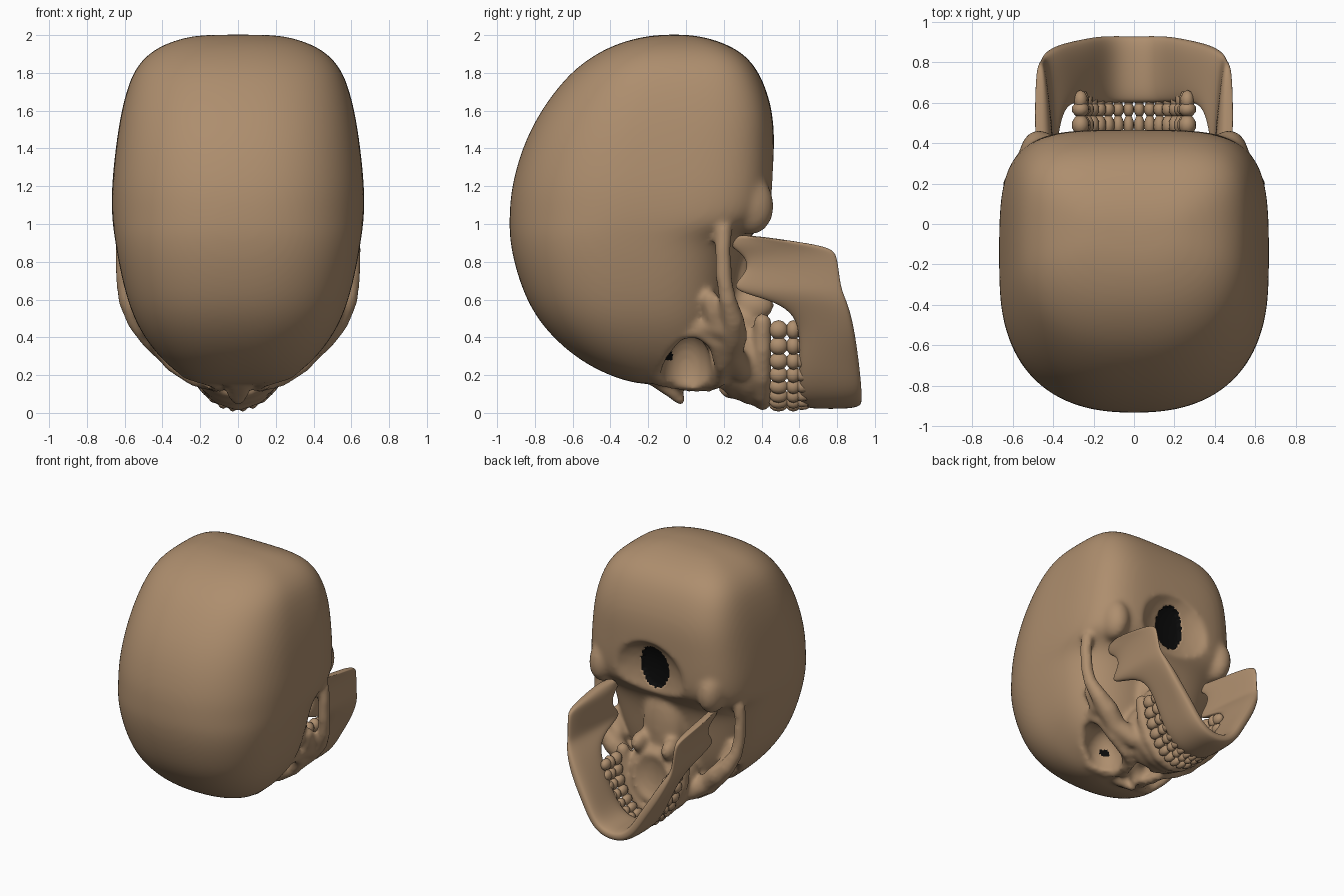
import bpy, bmesh, math
from mathutils import Vector, Matrix

if "Cube" in bpy.data.objects:
    bpy.data.objects.remove(bpy.data.objects["Cube"])

bone = bpy.data.materials.new("bone_tan")
bone.diffuse_color = (0.42, 0.27, 0.155, 1)
bone.use_nodes = True
bone.node_tree.nodes["Principled BSDF"].inputs["Base Color"].default_value = bone.diffuse_color
dark = bpy.data.materials.new("dark_hollow")
dark.diffuse_color = (0.003, 0.003, 0.003, 1)
dark.use_nodes = True
dark.node_tree.nodes["Principled BSDF"].inputs["Base Color"].default_value = dark.diffuse_color


def make(name, bm):
    me = bpy.data.meshes.new(name)
    bmesh.ops.recalc_face_normals(bm, faces=bm.faces)
    for f in bm.faces:
        f.smooth = True
    bm.to_mesh(me)
    bm.free()
    me.materials.append(bone)
    ob = bpy.data.objects.new(name, me)
    bpy.context.collection.objects.link(ob)
    return ob


def bake(ob):
    """Apply all modifiers of an object."""
    bpy.context.view_layer.update()
    dg = bpy.context.evaluated_depsgraph_get()
    me = bpy.data.meshes.new_from_object(ob.evaluated_get(dg))
    ob.modifiers.clear()
    ob.data = me


def remesh(ob, size):
    m = ob.modifiers.new("remesh", 'REMESH')
    m.mode = 'VOXEL'
    m.voxel_size = size
    m.use_smooth_shade = True


def blob(bm, c, r, both=True, rx=0.0, sub=3):
    """Ellipsoid at c with radii r, mirrored in x when off centre."""
    for s in ((1, -1) if both and c[0] else (1,)):
        mat = (Matrix.Translation((c[0] * s, c[1], c[2])) @ Matrix.Rotation(rx, 4, 'X')
               @ Matrix.Diagonal((*r, 1)))
        bmesh.ops.create_icosphere(bm, subdivisions=sub, radius=1, matrix=mat)


def tube(bm, pts):
    """Chain of beads through (x, y, z, radius), mirrored in x."""
    for a, b in zip(pts, pts[1:]):
        a, b = Vector(a), Vector(b)
        n = max(2, int((b - a).to_3d().length / 0.014))
        for i in range(n + 1):
            p = a.lerp(b, i / n)
            for s in (1, -1):
                bmesh.ops.create_icosphere(bm, subdivisions=2, radius=p[3],
                                           matrix=Matrix.Translation((p[0] * s, p[1], p[2])))


def loft(bm, rings):
    vs = [[bm.verts.new(p) for p in r] for r in rings]
    for a, b in zip(vs, vs[1:]):
        for i in range(len(a)):
            j = (i + 1) % len(a)
            bm.faces.new((a[i], a[j], b[j], b[i]))
    bm.faces.new(vs[0])
    bm.faces.new(vs[-1])


def sgn(v, e):
    return math.copysign(abs(v) ** e, v)


def arch(a):
    """Point (x, z) on the dental arch."""
    return .265 * math.sin(a), .47 - .43 * math.cos(a)


# braincase: stacked sections (z, half width, y min, y max)
SECT = [(2.003, .17, -.13, .0), (1.99, .27, -.24, .10), (1.955, .385, -.365, .21), (1.9, .48, -.48, .31),
        (1.8, .565, -.62, .395), (1.6, .62, -.775, .465), (1.4, .65, -.872, .468), (1.2, .67, -.925, .468),
        (1.08, .67, -.935, .458), (1.0, .665, -.937, .41), (.93, .655, -.935, .33), (.8, .635, -.915, .28),
        (.6, .59, -.85, .25), (.45, .53, -.755, .22), (.32, .44, -.62, .18), (.23, .345, -.48, .13),
        (.17, .26, -.33, .06), (.15, .16, -.22, -.02)]
bm = bmesh.new()
rings = []
for z, w, y0, y1 in SECT:
    ring = []
    for i in range(40):
        a = 2 * math.pi * (i + .5) / 40
        n = (4.2 if z > .95 else 3.0) if math.sin(a) > 0 else 2.4
        ring.append((w * sgn(math.cos(a), 2 / n),
                     (y0 + y1) / 2 + (y1 - y0) / 2 * sgn(math.sin(a), 2 / n), z))
    rings.append(ring)
loft(bm, rings)
skull = make("skull", bm)
m = skull.modifiers.new("subdivision", 'SUBSURF')
m.levels = m.render_levels = 2
bake(skull)

# upper jaw, skull base and mastoids merged into the braincase
bm = bmesh.new()
bm.from_mesh(skull.data)
blob(bm, (0, .27, .33), (.28, .2, .26))
blob(bm, (0, .34, .3), (.27, .13, .26))
blob(bm, (0, .05, .3), (.34, .2, .2))
blob(bm, (0, .27, .68), (.17, .1, .32))
blob(bm, (.13, .37, .57), (.06, .1, .08))
blob(bm, (.47, .33, 1.11), (.1, .135, .17), rx=.2)
bm.to_mesh(skull.data)
bm.free()
remesh(skull, .018)
bake(skull)

# cutter: eye sockets, nose opening, temple hollows, palate, skull base
bm = bmesh.new()
blob(bm, (.28, .0, .23), (.145, .135, .21))
blob(bm, (.39, .02, .23), (.14, .135, .185))
blob(bm, (.06, .11, .1), (.06, .11, .16))
blob(bm, (0, .07, .08), (.07, .1, .14))
blob(bm, (.52, .29, .7), (.085, .11, .16))
blob(bm, (0, .5, .36), (.17, .11, .24))
blob(bm, (0, .57, 1.08), (.37, .2, .36), rx=.15)
cutter = make("hollow_cutter", bm)
remesh(cutter, .02)
bake(cutter)
cutter.hide_render = True
b = skull.modifiers.new("hollows", 'BOOLEAN')
b.operation = 'DIFFERENCE'
b.solver = 'EXACT'
b.object = cutter
bake(skull)
bpy.data.objects.remove(cutter)

# socket rims, cheekbones, arches, nose bridge, tooth ridge
bm = bmesh.new()
bm.from_mesh(skull.data)
tube(bm, [(.1, .02, .14, .03), (.14, -.13, .17, .035), (.27, -.17, .21, .035), (.38, -.13, .31, .035),
          (.44, -.04, .42, .035), (.45, .07, .43, .035), (.43, .16, .37, .045), (.35, .19, .26, .045),
          (.23, .18, .17, .035), (.13, .13, .14, .03), (.1, .02, .14, .03)])
tube(bm, [(.24, .28, .24, .07), (.36, .23, .32, .075), (.45, .25, .41, .078), (.53, .25, .49, .062),
          (.59, .22, .6, .048), (.605, .2, .72, .045), (.61, .195, .87, .045), (.6, .2, .97, .045)])
tube(bm, [(.45, .07, .45, .04), (.46, .14, .46, .055), (.47, .21, .45, .07)])
tube(bm, [(.51, .13, .6, .05), (.49, .15, .53, .06), (.47, .18, .47, .06)])
tube(bm, [(.02, -.14, .17, .05), (.02, -.07, .12, .045), (.01, -.03, .07, .03)])
tube(bm, [(.01, .22, .1, .025), (.01, .3, .11, .03)])
tube(bm, [(arch(a)[0], .405, arch(a)[1] + .02, .05) for a in (.05, .4, .8, 1.2, 1.55)])
bm.to_mesh(skull.data)
bm.free()
remesh(skull, .016)
s = skull.modifiers.new("soften", 'SMOOTH')
s.factor = .5
s.iterations = 10
bake(skull)

# dark opening in the skull base, sunk inward, and dark slits in the sockets
skull.data.materials.clear()
skull.data.materials.append(bone)
skull.data.materials.append(dark)
bm = bmesh.new()
bm.from_mesh(skull.data)
hole = []
for f in bm.faces:
    f.smooth = True
    f.material_index = 0
    c = f.calc_center_median()
    if c.y > .2 and (c.x / .12) ** 2 + ((c.z - 1.19) / .165) ** 2 < 1:
        hole.append(f)
    elif abs(c.x) < .33 and math.hypot(c.y + .09, (c.z - .3) * .8) < .022:
        f.material_index = 1
rim = bmesh.ops.extrude_face_region(bm, geom=hole)
bmesh.ops.delete(bm, geom=hole, context='FACES')
lid = [g for g in rim['geom'] if isinstance(g, bmesh.types.BMVert)]
bmesh.ops.translate(bm, verts=lid, vec=(0, -.03, 0))
for v in lid:
    for f in v.link_faces:
        f.material_index = 1
bm.to_mesh(skull.data)
bm.free()

# lower jaw: stations along one side (x, z, y top, y bottom, half thickness)
JAW = [(0, .06, .6, .93, .045), (.09, .075, .6, .932, .045), (.17, .14, .6, .93, .045),
       (.24, .26, .6, .918, .045), (.32, .41, .6, .897, .045), (.375, .52, .575, .875, .04),
       (.41, .595, .47, .85, .032), (.425, .645, .25, .83, .025), (.43, .69, .26, .82, .022),
       (.435, .76, .33, .81, .022), (.44, .83, .31, .80, .025), (.445, .875, .24, .775, .03),
       (.45, .905, .235, .6, .03), (.45, .94, .24, .36, .025)]
path = [(-x, *r) for x, *r in JAW[:0:-1]] + JAW
bm = bmesh.new()
rings = []
for k, (x, z, t, bt, h) in enumerate(path):
    p, q = path[max(k - 1, 0)], path[min(k + 1, len(path) - 1)]
    d = Vector((q[0] - p[0], q[1] - p[1])).normalized()
    ring = []
    for i in range(20):
        a = 2 * math.pi * i / 20
        o = h * sgn(math.cos(a), .6)
        v = sgn(math.sin(a), .7)
        # jaw angles flare outward toward the lower border
        flare = .022 * v * math.copysign(min(1, abs(x) / .4), x) if abs(x) > .3 else 0
        ring.append((x + d.y * o + flare, (t + bt) / 2 + (bt - t) / 2 * v, z - d.x * o))
    rings.append(ring)
loft(bm, rings)
jaw = make("lower_jaw", bm)
m = jaw.modifiers.new("subdivision", 'SUBSURF')
m.levels = m.render_levels = 2

# teeth: crowns along both arches, lower ones with root bulges
for name, y, root in (("upper_teeth", .49, None), ("lower_teeth", .568, .045)):
    bm = bmesh.new()
    for i in range(8):
        a = .1 + .2 * i
        big = .027 + .0024 * i
        x, z = arch(a)
        blob(bm, (x, y, z), (big, .052 if root is None else .04, big + .008), sub=2)
        if root:
            blob(bm, (x, y + root, z), (big * .8, .05, big), sub=2)
    make(name, bm)
